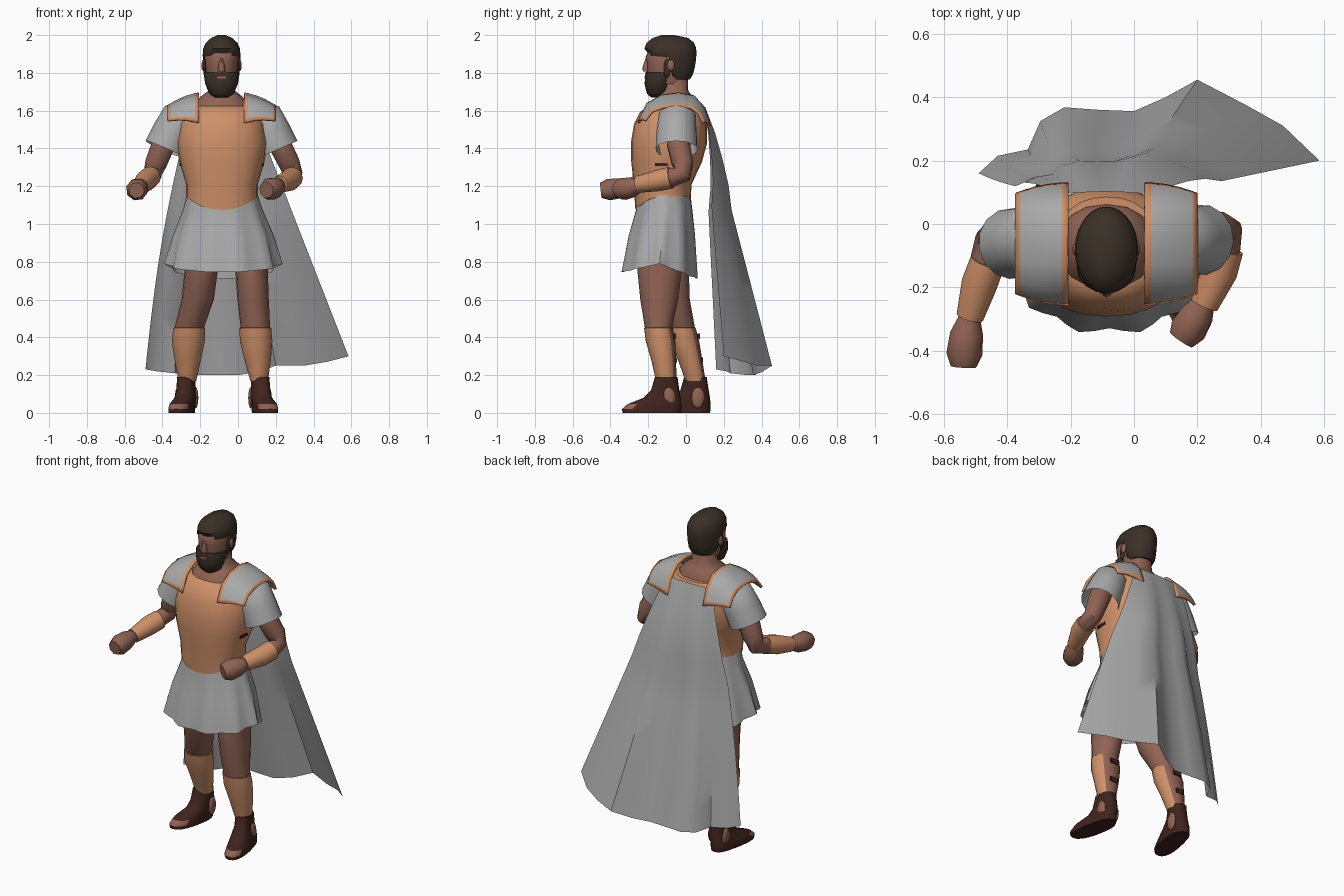
import bpy, bmesh, math
from mathutils import Vector

if "Cube" in bpy.data.objects:
    bpy.data.objects.remove(bpy.data.objects["Cube"])

def mat(name, c):
    m = bpy.data.materials.new(name)
    m.diffuse_color = (*c, 1)
    m.use_nodes = True
    m.node_tree.nodes["Principled BSDF"].inputs["Base Color"].default_value = m.diffuse_color
    return m

CLOTH = mat("grey cloth", (0.40, 0.40, 0.40))
COPPER = mat("copper armour", (0.62, 0.28, 0.14))
SKIN = mat("skin", (0.28, 0.125, 0.088))
HAIR = mat("dark hair", (0.042, 0.029, 0.020))
LEATHER = mat("brown leather", (0.050, 0.017, 0.012))
LIP = mat("lips", (0.40, 0.13, 0.08))

def finish(name, bm, mats, rule=None):
    bmesh.ops.recalc_face_normals(bm, faces=bm.faces)
    bm.normal_update()
    if rule:
        for f in bm.faces:
            f.material_index = rule(f.calc_center_median(), f.normal)
    me = bpy.data.meshes.new(name)
    bm.to_mesh(me)
    bm.free()
    for m in mats:
        me.materials.append(m)
    ob = bpy.data.objects.new(name, me)
    bpy.context.collection.objects.link(ob)
    return ob

def skin_rings(rings, caps=(True, True), closed=True):
    bm = bmesh.new()
    vs = [[bm.verts.new(p) for p in r] for r in rings]
    n = len(vs[0])
    for a, b in zip(vs, vs[1:]):
        for i in range(n if closed else n - 1):
            j = (i + 1) % n
            bm.faces.new((a[i], a[j], b[j], b[i]))
    if caps[0]:
        bm.faces.new(vs[0][::-1])
    if caps[1]:
        bm.faces.new(vs[-1])
    return bm

def loft(name, secs, mats, n=16, power=2.0, caps=(True, True), rule=None, warp=None):
    """Horizontal rings; each section is (z, x min, x max, y min, y max)."""
    rings = []
    for k, (z, x0, x1, y0, y1) in enumerate(secs):
        ring = []
        for i in range(n):
            t = 2 * math.pi * i / n
            c, s = math.cos(t), math.sin(t)
            c = math.copysign(abs(c) ** (2 / power), c)
            s = math.copysign(abs(s) ** (2 / power), s)
            p = Vector(((x0 + x1) / 2 + c * (x1 - x0) / 2, (y0 + y1) / 2 + s * (y1 - y0) / 2, z))
            ring.append(warp(p, k, t) if warp else p)
        rings.append(ring)
    return finish(name, skin_rings(rings, caps), mats, rule)

def tube(name, pts, mats, n=12, caps=(True, True)):
    """Round limb through points (x, y, z, radius)."""
    P = [Vector(p[:3]) for p in pts]
    rings = []
    for k, p in enumerate(P):
        d = (P[min(k + 1, len(P) - 1)] - P[max(k - 1, 0)]).normalized()
        a = d.cross(Vector((0.9, -0.3, 0.5))).normalized()
        b = d.cross(a)
        rings.append([p + (a * math.cos(2 * math.pi * i / n) + b * math.sin(2 * math.pi * i / n)) * pts[k][3] for i in range(n)])
    return finish(name, skin_rings(rings, caps), mats)

def ball(name, c, r, m, u=16, v=12, warp=None):
    bm = bmesh.new()
    bmesh.ops.create_uvsphere(bm, u_segments=u, v_segments=v, radius=1)
    for q in bm.verts:
        p = Vector((c[0] + q.co.x * r[0], c[1] + q.co.y * r[1], c[2] + q.co.z * r[2]))
        q.co = warp(p) if warp else p
    return finish(name, bm, [m])

def box(name, c, s, m):
    bm = bmesh.new()
    bmesh.ops.create_cube(bm, size=1)
    for q in bm.verts:
        q.co = Vector([c[i] + q.co[i] * s[i] for i in range(3)])
    return finish(name, bm, [m])

CX = -0.087

# head, hair and beard
HC = Vector((CX, -0.085, 1.85))
loft("head", [(1.74, CX - .07, CX + .07, -.19, 0), (1.80, CX - .084, CX + .084, -.208, .02),
              (1.85, CX - .088, CX + .088, -.207, .03), (1.885, CX - .09, CX + .09, -.214, .03),
              (1.93, CX - .08, CX + .08, -.19, .03), (1.97, CX - .05, CX + .05, -.14, .0)], [SKIN], n=20, power=2.2)
def hairline(p):
    d = abs(p.x - CX)
    face = p.y < -.085 and p.z < (1.897 if d < .06 else 1.875)
    return HC + (p - HC) * .78 if face else p
loft("hair", [(1.765, CX - .07, CX + .07, -.10, .02), (1.79, CX - .085, CX + .085, -.14, .036),
              (1.83, CX - .095, CX + .095, -.19, .047), (1.87, CX - .099, CX + .099, -.215, .053),
              (1.895, CX - .1, CX + .1, -.219, .055), (1.93, CX - .097, CX + .097, -.22, .054),
              (1.96, CX - .083, CX + .083, -.208, .042), (1.985, CX - .055, CX + .055, -.175, .01),
              (2.0, CX - .022, CX + .022, -.13, -.06)], [HAIR], n=28, warp=lambda p, k, t: hairline(p))
loft("beard", [(1.67, CX - .035, CX + .035, -.185, -.11), (1.69, CX - .065, CX + .065, -.207, -.09),
               (1.74, CX - .086, CX + .086, -.219, -.075), (1.785, CX - .094, CX + .094, -.217, -.06),
               (1.805, CX - .09, CX + .09, -.213, -.06)], [HAIR])
box("mouth", (CX, -0.216, 1.775), (0.045, 0.008, 0.012), LIP)
loft("nose", [(1.808, CX - .02, CX + .02, -.228, -.19), (1.828, CX - .018, CX + .018, -.231, -.19),
              (1.88, CX - .008, CX + .008, -.214, -.19)], [SKIN], n=8)
for s in (-1, 1):
    ball("ear", (CX + s * 0.097, -0.08, 1.84), (0.010, 0.02, 0.03), SKIN, 10, 8)
    ball("sideburn", (CX + s * 0.088, -0.10, 1.825), (0.009, 0.018, 0.05), HAIR, 10, 8)

# neck and upper chest
loft("neck", [(1.58, CX - .15, CX + .15, -.215, .07), (1.635, CX - .15, CX + .15, -.198, .06),
              (1.675, CX - .11, CX + .11, -.155, .035), (1.705, CX - .07, CX + .07, -.135, .012),
              (1.80, CX - .066, CX + .066, -.14, .01)], [SKIN], power=2.3)

# cuirass with pointed lower front edge
def point_front(p, k, t):
    if k == 0:
        p.z -= 0.07 * max(0, -math.sin(t)) ** 2
    return p
loft("cuirass", [(1.145, -.275, .105, -.268, .025), (1.21, -.275, .105, -.277, .03),
                 (1.33, -.31, .14, -.29, .085), (1.43, -.325, .155, -.292, .112),
                 (1.53, -.31, .14, -.275, .112), (1.59, -.28, .11, -.245, .10),
                 (1.625, -.24, .07, -.205, .085)], [COPPER], n=24, power=2.3, warp=point_front)
for s in (-1, 1):
    box("side_buckle", (CX + s * 0.219, -0.13, 1.315), (0.01, 0.07, 0.018), LEATHER)

# pleated skirt
def pleat(p, k, t):
    c = Vector((-.08, -.13, p.z))
    p = c + (p - c) * (1 + 0.018 * k * math.cos(10 * t))
    if k == 3:
        p.z += -0.045 * abs(math.sin(t)) - (0.035 * math.sin(t) if math.sin(t) > 0 else 0)
    return p
loft("skirt", [(1.17, -.27, .10, -.262, .022), (1.08, -.285, .125, -.265, .035),
               (0.94, -.335, .18, -.305, .05), (0.79, -.375, .22, -.34, .062)],
     [CLOTH], n=40, caps=(True, False), warp=pleat)

# legs with greaves: (z, centre x, centre y, radius x, radius y)
LEFT = [(.97, .065, -.13, .09, .11), (.75, .072, -.14, .086, .117), (.60, .08, -.142, .083, .10),
        (.452, .092, -.146, .078, .072), (.45, .092, -.146, .084, .076), (.38, .096, -.135, .086, .078),
        (.28, .104, -.118, .07, .066), (.17, .112, -.105, .047, .054)]
RIGHT = [(.97, -.20, -.12, .09, .11), (.75, -.195, -.10, .088, .115), (.60, -.213, -.075, .085, .095),
         (.452, -.258, -.025, .078, .072), (.45, -.258, -.025, .084, .076), (.38, -.263, -.008, .087, .078),
         (.28, -.266, .022, .07, .064), (.17, -.268, .05, .047, .054)]
for side, L in (("left", LEFT), ("right", RIGHT)):
    loft(side + "_leg", [(z, x - a, x + a, y - b, y + b) for z, x, y, a, b in L], [SKIN, COPPER],
         rule=lambda c, n: 1 if c.z < 0.4505 and n.y < 0.6 else 0)
    for i, z, k in ((5, .405, .96), (6, .28, .96)):
        box(side + "_greave_strap", (L[i][1], L[i][2] + L[i][4] * k, z), (.05, .014, .028), LEATHER)
    # boots with open toes and heel sides
    out = 1 if side == "left" else -1
    fx, dy = L[-1][1] + out * .004, L[-1][2] + .105
    def toe_out(p, k, t):
        p.x += out * ((.012 if k < 3 else 0) + max(0, -.10 + dy - p.y) * .18)
        return p
    loft(side + "_boot", [(0, fx - .062, fx + .062, -.335 + dy, -.028 + dy), (.02, fx - .062, fx + .062, -.34 + dy, -.025 + dy),
                          (.046, fx - .06, fx + .06, -.31 + dy, -.025 + dy), (.08, fx - .055, fx + .055, -.225 + dy, -.028 + dy),
                          (.12, fx - .05, fx + .05, -.185 + dy, -.035 + dy), (.19, fx - .047, fx + .047, -.165 + dy, -.045 + dy)],
         [LEATHER, SKIN], n=20, power=2.4, warp=toe_out,
         rule=lambda c, n: 1 if c.y < -.26 + dy and .021 < c.z < .05 else 0)
    for s in (-1, 1):
        ball(side + "_boot_opening", (fx + s * .048, -.092 + dy, .08), (.014, .034, .056), SKIN, 12, 8)

# arms, bracers, fists and sleeves
ARMS = {
    "right": ([(-.34, -.045, 1.54, .055), (-.395, -.05, 1.42, .062), (-.435, -.04, 1.32, .058), (-.452, -.05, 1.265, .05), (-.47, -.12, 1.245, .048), (-.515, -.27, 1.205, .035)],
              [(-.462, -.12, 1.25, .056), (-.488, -.19, 1.23, .057), (-.518, -.295, 1.20, .043)],
              [(-.518, -.29, 1.20, .034), (-.528, -.345, 1.19, .054), (-.535, -.41, 1.182, .059), (-.537, -.45, 1.178, .042)],
              [(-.27, -.04, 1.62, .05), (-.30, -.045, 1.575, .10), (-.35, -.055, 1.48, .108), (-.388, -.062, 1.395, .112)]),
    "left": ([(.17, -.035, 1.54, .055), (.222, -.04, 1.42, .062), (.272, -.018, 1.32, .058), (.29, -.02, 1.265, .052), (.286, -.08, 1.245, .05), (.225, -.24, 1.205, .035)],
             [(.287, -.08, 1.245, .058), (.27, -.15, 1.23, .057), (.222, -.255, 1.21, .045)],
             [(.222, -.245, 1.205, .036), (.20, -.285, 1.195, .055), (.17, -.335, 1.185, .061), (.15, -.365, 1.18, .045)],
             [(.10, -.04, 1.62, .05), (.13, -.045, 1.575, .10), (.175, -.05, 1.48, .108), (.212, -.05, 1.395, .112)]),
}
for side, (arm, bracer, fist, sleeve) in ARMS.items():
    tube(side + "_arm", arm, [SKIN])
    tube(side + "_bracer", bracer, [COPPER])
    tube(side + "_fist", fist, [SKIN], n=8)
    tube(side + "_sleeve", sleeve, [CLOTH], n=14, caps=(True, False))

# shoulder guards: arched strips with copper borders
ARCH = [(-.25, 1.535), (-.242, 1.558), (-.205, 1.635), (-.13, 1.678), (-.04, 1.69), (.04, 1.675), (.09, 1.62), (.118, 1.54), (.125, 1.515)]
US = (0, .12, .4, .65, .9, 1)
for side, s in (("right", -1), ("left", 1)):
    rows = []
    for y, z in ARCH:
        zo = 1.545 + (z - 1.535) * .5
        yo = -.06 + (y + .06) * .82
        rows.append([(CX + s * (.12 + .165 * u), y + (yo - y) * u * u, z + (zo - z) * u + .01 * math.sin(math.pi * u)) for u in US])
    bm = skin_rings(rows, (False, False), closed=False)
    bm.faces.ensure_lookup_table()
    w, last = len(US) - 1, len(ARCH) - 2
    for i, f in enumerate(bm.faces):
        f.material_index = 1 if i % w in (0, w - 1) or i // w in (0, last) else 0
    ob = finish(side + "_shoulder_guard", bm, [CLOTH, COPPER])
    mod = ob.modifiers.new("thickness", "SOLIDIFY")
    mod.thickness, mod.offset = 0.014, 0

# cape: straight blend from the collar edge to a wavy hem
HEM = [(-.49, .16, .23), (-.43, .215, .22), (-.335, .235, .21), (-.295, .325, .20), (-.22, .368, .20), (-.11, .36, .20),
       (0, .356, .20), (.10, .40, .215), (.20, .455, .25), (.35, .377, .25), (.47, .31, .27), (.585, .20, .30)]
rows = []
for k in range(11):
    v = k / 10
    row = []
    for i, h in enumerate(HEM):
        u = i / (len(HEM) - 1)
        top = Vector((-.25 + .32 * u, .092 + .01 * math.sin(math.pi * u), 1.62))
        p = top.lerp(Vector(h), v)
        p.x -= .03 * (1 - u) * math.sin(math.pi * v)
        p.y += .012 * math.sin(math.pi * min(1, v * 2.5)) + (0.01 if 0 < k < 4 else 0)
        row.append(p)
    rows.append(row)
finish("cape", skin_rings(rows, (False, False), closed=False), [CLOTH])

# smooth shading with sharp edges kept
bpy.ops.object.select_all(action='SELECT')
bpy.context.view_layer.objects.active = bpy.data.objects["cape"]
bpy.ops.object.shade_smooth_by_angle(angle=math.radians(50))
